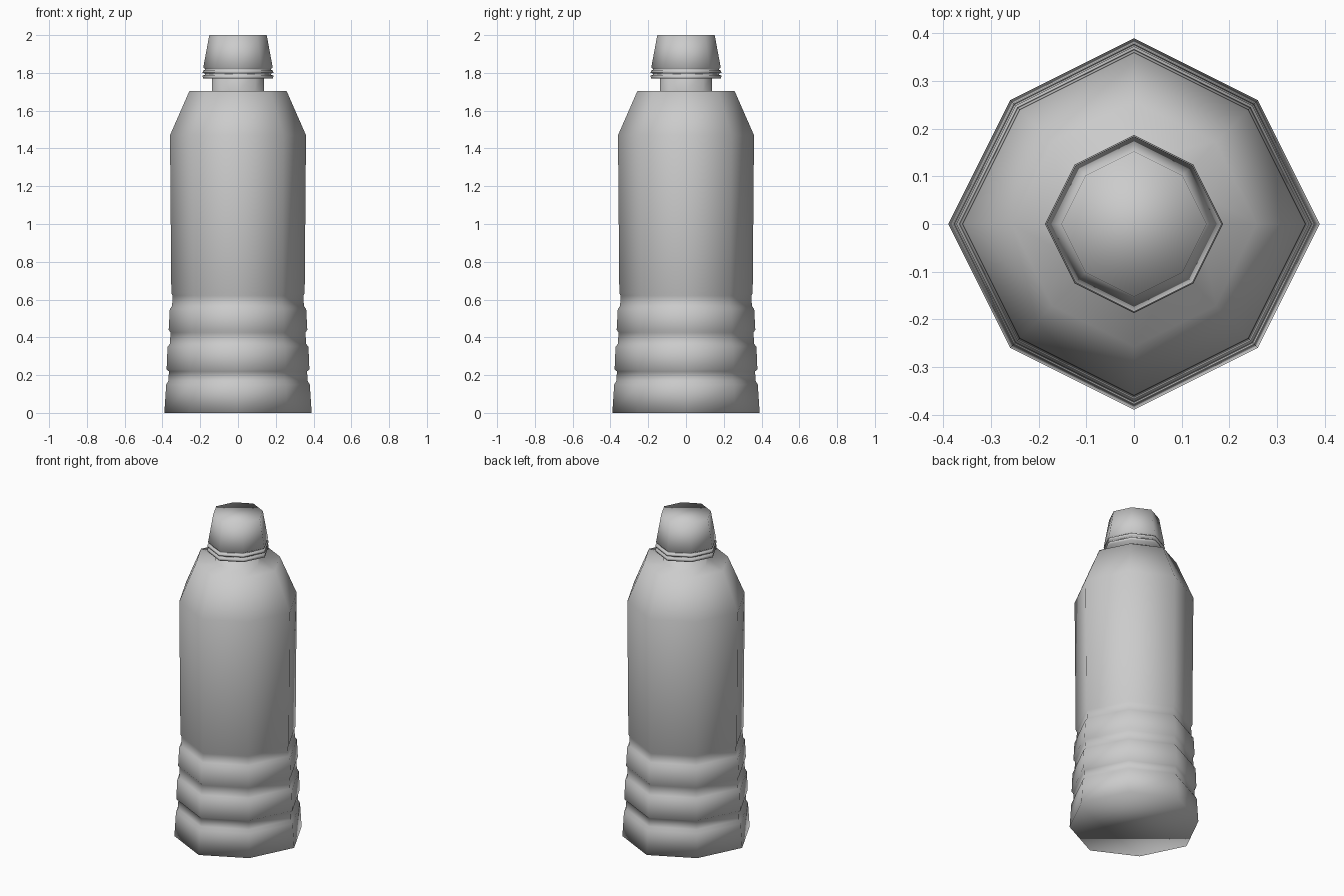
import bpy, bmesh, math

if "Cube" in bpy.data.objects:
    bpy.data.objects.remove(bpy.data.objects["Cube"])

DIAG = (2 / 3) * math.sqrt(2)   # diagonal corners sit slightly inside the axis corners


def turned(name, profile):
    """Eight-sided closed shell from (radius, height) pairs, bottom to top."""
    bm = bmesh.new()
    rings = []
    for r, z in profile:
        ring = []
        for i in range(8):
            a = i * math.pi / 4
            k = r * (DIAG if i % 2 else 1)
            ring.append(bm.verts.new((k * math.cos(a), k * math.sin(a), z)))
        rings.append(ring)
    for lo, hi in zip(rings, rings[1:]):
        for i in range(8):
            j = (i + 1) % 8
            bm.faces.new((lo[i], lo[j], hi[j], hi[i]))
    bm.faces.new(rings[0][::-1])
    bm.faces.new(rings[-1])
    for f in bm.faces:
        f.smooth = True
    me = bpy.data.meshes.new(name)
    bm.to_mesh(me)
    bm.free()
    ob = bpy.data.objects.new(name, me)
    bpy.context.collection.objects.link(ob)
    return ob


# Body: flared foot, two raised ribs, long wall, shoulder and neck
turned("bottle_body", [
    (0.39, 0.0), (0.38, 0.15), (0.368, 0.17), (0.366, 0.22),
    (0.378, 0.23), (0.373, 0.35), (0.361, 0.365), (0.357, 0.425),
    (0.367, 0.44), (0.361, 0.55), (0.349, 0.565), (0.346, 0.62),
    (0.353, 0.635), (0.36, 1.47), (0.257, 1.705), (0.137, 1.705), (0.137, 1.79),
])

# Cap: grooved collar and tapered top
turned("bottle_cap", [
    (0.186, 1.77), (0.187, 1.785), (0.176, 1.79), (0.176, 1.797),
    (0.187, 1.80), (0.186, 1.812), (0.176, 1.815), (0.176, 1.822),
    (0.184, 1.828), (0.152, 2.0),
])
